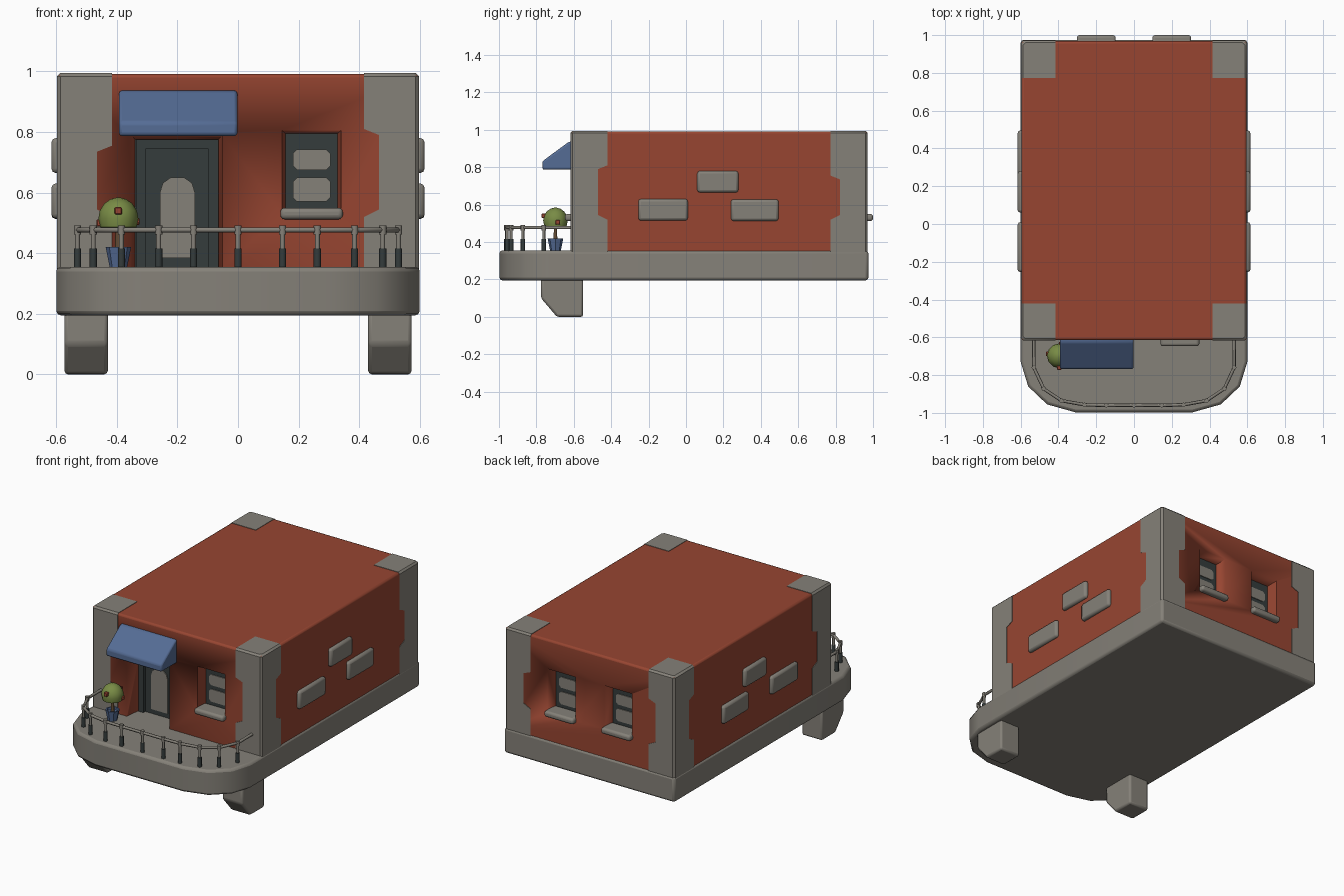
import bpy, bmesh, math
from mathutils import Vector

if "Cube" in bpy.data.objects:
    bpy.data.objects.remove(bpy.data.objects["Cube"])


def material(name, rgb):
    m = bpy.data.materials.new(name)
    m.diffuse_color = (*rgb, 1)
    m.use_nodes = True
    m.node_tree.nodes["Principled BSDF"].inputs["Base Color"].default_value = m.diffuse_color
    return m


STONE = material("stone_grey", (0.235, 0.22, 0.19))
RED = material("brick_red", (0.31, 0.06, 0.031))
DARK = material("dark_slate", (0.035, 0.045, 0.045))
BLUE = material("awning_blue", (0.09, 0.15, 0.30))
GREEN = material("leaf_green", (0.19, 0.26, 0.06))
BROWN = material("trunk_brown", (0.13, 0.075, 0.035))


def loft(name, rings, mat, bevel=0.0, segments=2, smooth=35):
    """Skin equal-length rings of points and cap both ends."""
    bm = bmesh.new()
    loops = [[bm.verts.new(p) for p in r] for r in rings]
    n = len(loops[0])
    for a, b in zip(loops, loops[1:]):
        for i in range(n):
            bm.faces.new((a[i], a[(i + 1) % n], b[(i + 1) % n], b[i]))
    bm.faces.new(loops[0][::-1])
    bm.faces.new(loops[-1])
    bmesh.ops.recalc_face_normals(bm, faces=bm.faces)
    me = bpy.data.meshes.new(name)
    bm.to_mesh(me)
    bm.free()
    me.materials.append(mat)
    me.shade_smooth()
    me.set_sharp_from_angle(angle=math.radians(smooth))
    ob = bpy.data.objects.new(name, me)
    bpy.context.collection.objects.link(ob)
    if bevel:
        mod = ob.modifiers.new("bevel", 'BEVEL')
        mod.width, mod.segments = bevel, segments
        mod.limit_method, mod.angle_limit = 'ANGLE', math.radians(35)
    return ob


def box(name, x, y, z, mat, bevel=0.0, segments=2):
    ring = [(x[0], y[0]), (x[1], y[0]), (x[1], y[1]), (x[0], y[1])]
    return loft(name, [[(*p, h) for p in ring] for h in z], mat, bevel, segments)


def side_prism(name, profile, x0, x1, mat, bevel):
    """Extrude a (y, z) profile along x."""
    return loft(name, [[(x, *p) for p in profile] for x in (x0, x1)], mat, bevel)


def wall_plate(name, outline, y0, y1, mat):
    """Extrude an (x, z) outline along y."""
    return loft(name, [[(px, y, pz) for px, pz in outline] for y in (y0, y1)], mat)


def lathe(name, x, y, profile, mat, sides=12, smooth=35):
    rings = [[(x + r * math.cos(math.tau * i / sides),
               y + r * math.sin(math.tau * i / sides), z) for i in range(sides)]
             for r, z in profile]
    return loft(name, rings, mat, smooth=smooth)


def chamfered(x0, x1, z0, z1, c):
    return [(x0 + c, z0), (x1 - c, z0), (x1, z0 + c), (x1, z1 - c),
            (x1 - c, z1), (x0 + c, z1), (x0, z1 - c), (x0, z0 + c)]


# base slab with rounded front deck
half = [(0.6, 0.975), (0.6, -0.73), (0.56, -0.86), (0.46, -0.955), (0.31, -0.997)]
outline = half + [(-x, y) for x, y in reversed(half)]
loft("base_slab", [[(*p, z) for p in outline] for z in (0.195, 0.355)], STONE, 0.015)

# two front feet
for s, side in ((-1, "left"), (1, "right")):
    foot = [(-0.55, 0), (-0.69, 0), (-0.775, 0.1), (-0.775, 0.21), (-0.55, 0.21)]
    side_prism(side + "_foot", foot, s * 0.43, s * 0.573, STONE, 0.012)

# red house body
FRONT, BACK = -0.615, 0.968
body = box("house_body", (-0.595, 0.595), (FRONT, BACK), (0.34, 0.992), RED, 0.012)


def recess(name, x0, x1, z0, z1, wall, depth):
    """Cut a splayed opening into the front (wall -1) or back (wall 1)."""
    face = FRONT if wall < 0 else BACK
    rings = []
    for y, t in ((face + wall * 0.02, -0.003), (face - wall * depth, 0.014)):
        rings.append([(x0 + t, y, z0), (x1 - t, y, z0), (x1 - t, y, z1 - t), (x0 + t, y, z1 - t)])
    cutter = loft(name, rings, RED)
    cutter.hide_render = True
    cutter.hide_viewport = True
    cutter.display_type = 'WIRE'
    mod = body.modifiers.new(name, 'BOOLEAN')
    mod.operation, mod.solver, mod.object = 'DIFFERENCE', 'EXACT', cutter


# windows: recess, dark frame, two panes, sill
for name, cx, w in (("front_window", 0.243, -1), ("back_left_window", -0.2, 1), ("back_right_window", 0.2, 1)):
    face = FRONT if w < 0 else BACK
    recess(name + "_cutter", cx - 0.098, cx + 0.098, 0.53, 0.807, w, 0.08)
    y = face - w * 0.07
    box(name + "_frame", (cx - 0.09, cx + 0.09), sorted((y, y - w * 0.02)), (0.53, 0.8), DARK)
    for part, z0, z1 in (("lower", 0.57, 0.65), ("upper", 0.675, 0.743)):
        wall_plate(f"{name}_{part}_pane", chamfered(cx - 0.062, cx + 0.062, z0, z1, 0.014),
                   y - w * 0.003, y + w * 0.005, STONE)
    box(name + "_sill", (cx - 0.103, cx + 0.103), sorted((face + w * 0.032, face - w * 0.075)),
        (0.512, 0.55), STONE, 0.014, 3)

# door: recess, frame bars, leaf and arched pane
recess("door_cutter", -0.352, -0.052, 0.33, 0.788, -1, 0.13)
box("door_leaf", (-0.34, -0.06), (-0.5, -0.47), (0.35, 0.78), DARK)
for name, x, z in (("left_jamb", (-0.337, -0.303), (0.35, 0.776)), ("right_jamb", (-0.099, -0.065), (0.35, 0.776)),
                   ("head", (-0.303, -0.099), (0.745, 0.776))):
    box("door_" + name, x, (-0.52, -0.49), z, DARK)
arch = [(-0.258, 0.385), (-0.142, 0.385), (-0.142, 0.6), (-0.152, 0.632), (-0.178, 0.65),
        (-0.222, 0.65), (-0.248, 0.632), (-0.258, 0.6)]
wall_plate("door_pane", arch, -0.506, -0.497, STONE)

# stepped stone corners
for sx in (-1, 1):
    for sy in (-1, 1):
        edge = FRONT - 0.003 if sy < 0 else BACK + 0.003
        step = 0.79 if sx * sy < 0 else 0.735
        rings = []
        for z, cut, i in ((0.34, 0, 0), (0.52, 0, 0), (0.545, 0.05, 0), (step, 0.05, 0),
                          (step + 0.02, 0, 0), (0.984, 0, 0), (0.995, 0, 0.011)):
            c, w, d = 0.012, 0.182 - cut, 0.198 - cut
            pts = [(i, c + i), (c + i, i), (w, i), (w, d), (i, d)]
            rings.append([(sx * (0.598 - u), edge - sy * v, z) for u, v in pts])
        loft(f"corner_stone_{'front' if sy < 0 else 'back'}_{'left' if sx < 0 else 'right'}", rings, STONE)

# protruding bricks on both sides
for s, side in ((-1, "left"), (1, "right")):
    for k, (y0, y1, z0) in enumerate(((-0.255, 0.01, 0.515), (0.06, 0.28, 0.665), (0.24, 0.495, 0.513))):
        box(f"{side}_brick_{k + 1}", sorted((s * 0.57, s * 0.616)), (y0, y1), (z0, z0 + 0.115), STONE, 0.014)

# awning
side_prism("awning", [(-0.58, 0.787), (-0.768, 0.787), (-0.768, 0.832), (-0.625, 0.937), (-0.58, 0.937)],
           -0.393, -0.002, BLUE, 0.01)

# railing: posts with dark sleeves and a handrail
right = [(0.53, -0.76), (0.478, -0.872), (0.385, -0.935), (0.262, -0.957), (0.147, -0.96)]
posts = [(-x, y) for x, y in right] + [(0, -0.96)] + right[::-1]
for k, (x, y) in enumerate(posts):
    lathe(f"rail_post_{k + 1}", x, y, [(0.008, 0.35), (0.008, 0.49)], STONE, 8, 50)
    lathe(f"post_sleeve_{k + 1}", x, y, [(0.012, 0.35), (0.012, 0.415)], DARK, 8, 50)
    lathe(f"post_collar_{k + 1}", x, y, [(0.012, 0.462), (0.012, 0.491)], STONE, 8, 50)
cu = bpy.data.curves.new("handrail", 'CURVE')
cu.dimensions = '3D'
cu.bevel_depth, cu.bevel_resolution, cu.use_fill_caps = 0.009, 1, True
path = [(-0.53, -0.61)] + posts + [(0.53, -0.61)]
sp = cu.splines.new('POLY')
sp.points.add(len(path) - 1)
for p, (x, y) in zip(sp.points, path):
    p.co = (x, y, 0.477, 1)
cu.materials.append(STONE)
bpy.context.collection.objects.link(bpy.data.objects.new("handrail", cu))

# potted shrub with red blossoms
PX, PY = -0.395, -0.698
lathe("plant_pot", PX, PY, [(0.028, 0.35), (0.042, 0.42), (0.034, 0.42), (0.032, 0.405)], BLUE, 8)
lathe("plant_trunk", PX, PY, [(0.012, 0.4), (0.009, 0.5)], BROWN, 6, 70)
dome = [(0.04, 0.477)] + [(0.066 * math.cos(a), 0.515 + 0.069 * math.sin(a))
                          for a in (math.radians(d) for d in (-25, 0, 22, 45, 67, 85))]
lathe("plant_foliage", PX, PY, dome, GREEN, 12, 50)
for k, (dx, dy, z) in enumerate(((0, -0.062, 0.54), (0.058, 0.012, 0.505), (-0.06, 0.01, 0.50),
                                 (0.01, 0.062, 0.53))):
    x, y, r = PX + dx, PY + dy, 0.012
    box(f"blossom_{k + 1}", (x - r, x + r), (y - r, y + r), (z - r, z + r), RED, 0.003, 1)
